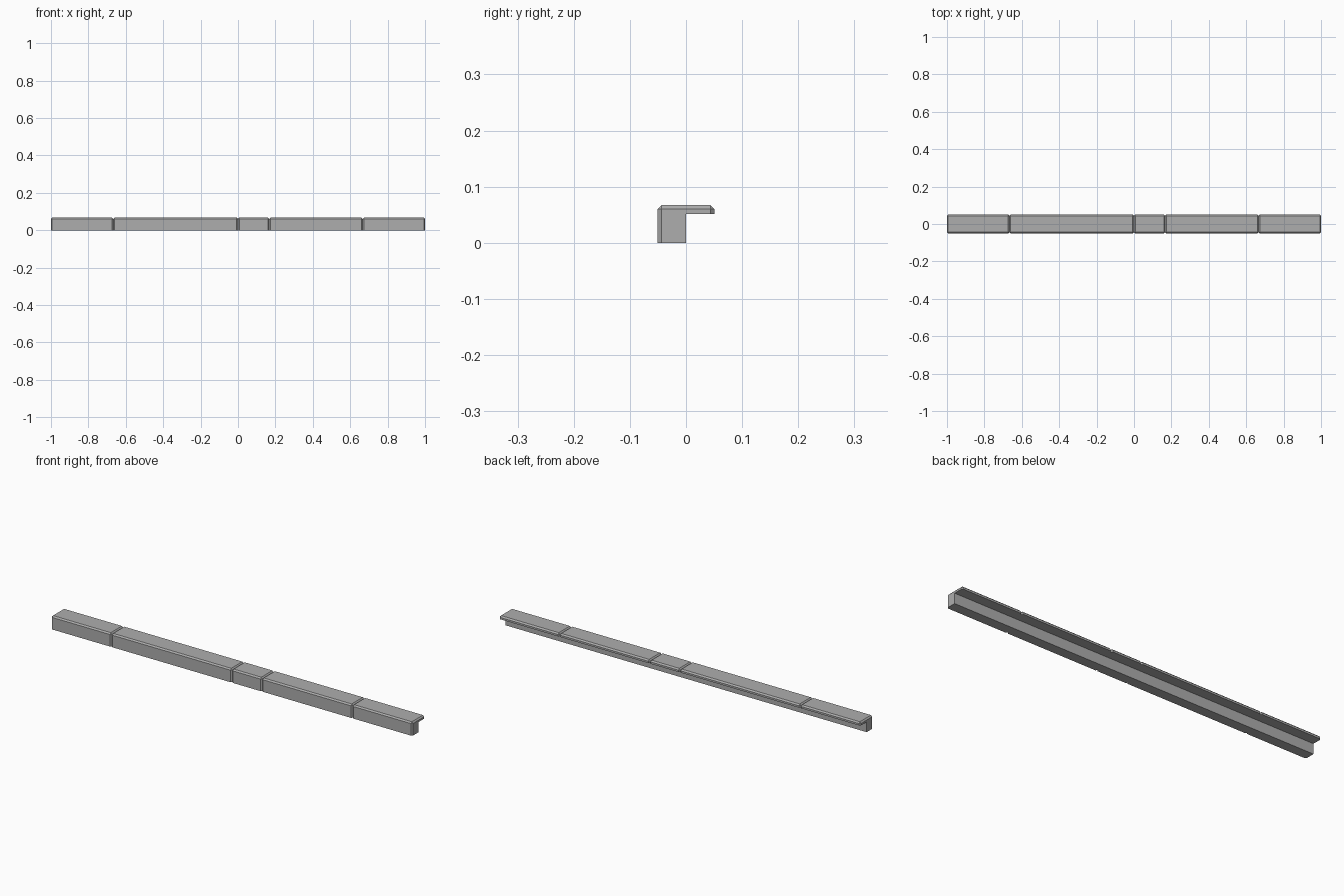
import bpy, bmesh

if "Cube" in bpy.data.objects:
    bpy.data.objects.remove(bpy.data.objects["Cube"])

# L-shaped profile of the stone edging (y, z): front leg plus rear lip
H, LIP, HALF, BEVEL = 0.067, 0.051, 0.0505, 0.0067
PROFILE = [(-HALF, 0), (0, 0), (0, LIP), (HALF, LIP), (HALF, H), (-HALF, H)]
# joints between neighbouring blocks
JOINTS = [-1, -2 / 3, 0, 1 / 6, 2 / 3, 1]

# dark grey stone
stone = bpy.data.materials.new("stone_grey")
stone.diffuse_color = (0.42, 0.42, 0.42, 1)
stone.use_nodes = True
stone.node_tree.nodes["Principled BSDF"].inputs["Base Color"].default_value = stone.diffuse_color


def edging_block(name, x0, x1):
    bm = bmesh.new()
    face = bm.faces.new([bm.verts.new((x0, y, z)) for y, z in PROFILE])
    ext = bmesh.ops.extrude_face_region(bm, geom=[face], use_keep_orig=True)
    moved = [g for g in ext["geom"] if isinstance(g, bmesh.types.BMVert)]
    bmesh.ops.translate(bm, verts=moved, vec=(x1 - x0, 0, 0))
    bmesh.ops.recalc_face_normals(bm, faces=bm.faces[:])

    # chamfer only the outer edges: top, front ends and back ends
    def outer(e):
        m = (e.verts[0].co + e.verts[1].co) / 2
        return m.z > LIP + 1e-4 or (m.y < -HALF + 1e-4 and m.z > 1e-4)

    bmesh.ops.bevel(bm, geom=[e for e in bm.edges if outer(e)], offset=BEVEL,
                    segments=1, affect='EDGES', clamp_overlap=True)
    bmesh.ops.recalc_face_normals(bm, faces=bm.faces[:])
    me = bpy.data.meshes.new(name)
    bm.to_mesh(me)
    bm.free()
    me.materials.append(stone)
    for p in me.polygons:
        p.material_index = 0
    bpy.context.collection.objects.link(bpy.data.objects.new(name, me))


# row of blocks, end to end
for i, (a, b) in enumerate(zip(JOINTS, JOINTS[1:]), 1):
    edging_block(f"edging_block_{i}", a, b)
